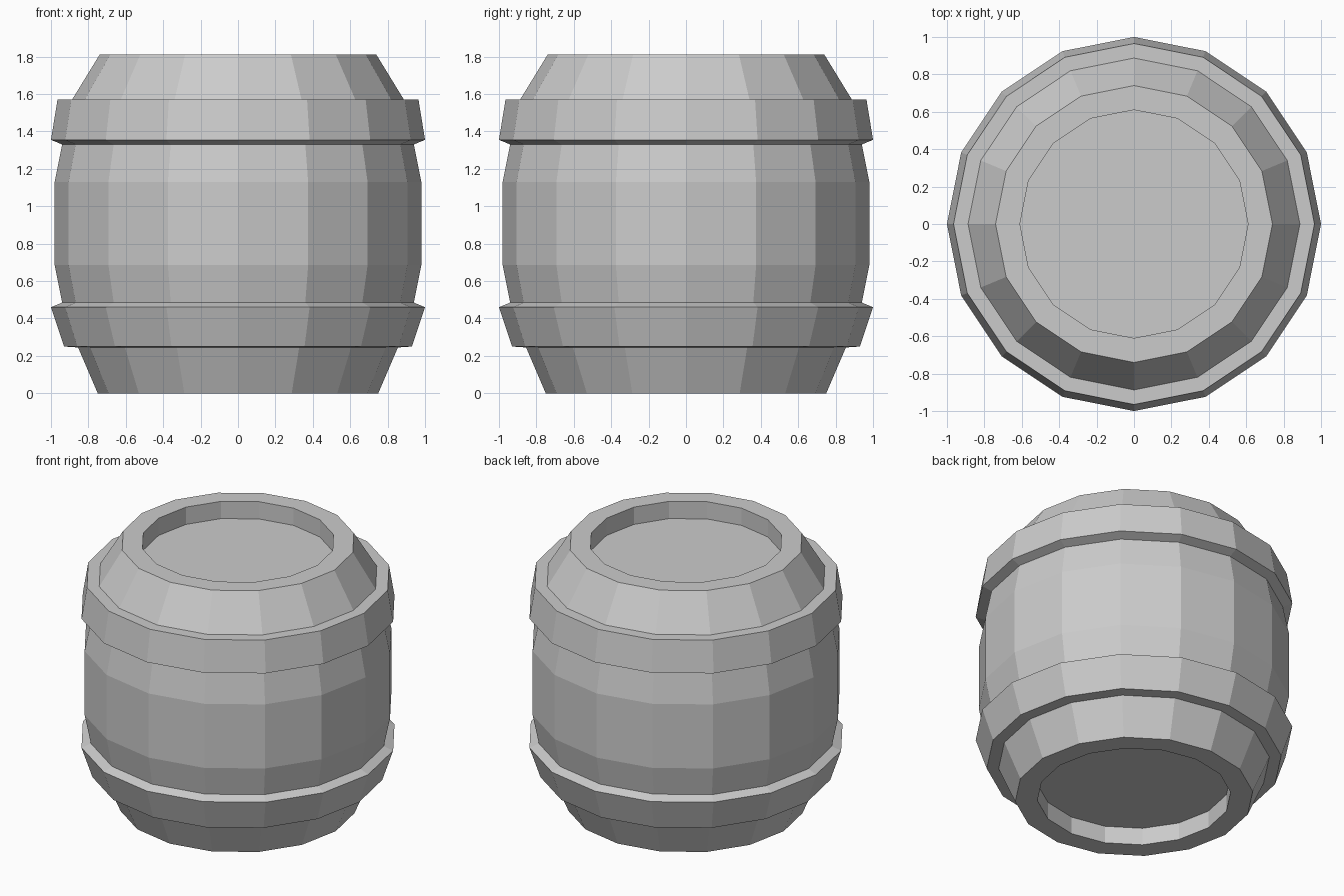
import bpy, bmesh, math

SIDES = 16

cube = bpy.data.objects.get("Cube")
if cube:
    bpy.data.objects.remove(cube, do_unlink=True)

grey = bpy.data.materials.new("plain_grey")
grey.use_nodes = True
colour = (0.6, 0.6, 0.6, 1)
grey.diffuse_color = colour
grey.node_tree.nodes["Principled BSDF"].inputs["Base Color"].default_value = colour


def lathe(name, *profiles):
    """Spin each (radius, z) profile, listed bottom to top on the outside."""
    bm = bmesh.new()
    for profile in profiles:
        rings = []
        for r, z in profile:
            angles = [math.tau * i / SIDES for i in range(SIDES)]
            rings.append([bm.verts.new((r * math.cos(a), r * math.sin(a), z))
                          for a in angles])
        for low, high in zip(rings, rings[1:]):
            for i in range(SIDES):
                j = (i + 1) % SIDES
                bm.faces.new((low[i], low[j], high[j], high[i]))
        # Profiles that start or end in a recess get a flat disc there
        if profile[0][0] == LID:
            bm.faces.new(rings[0][::-1])
        if profile[-1][0] == LID:
            bm.faces.new(rings[-1])
    mesh = bpy.data.meshes.new(name)
    bm.to_mesh(mesh)
    bm.free()
    mesh.materials.append(grey)
    obj = bpy.data.objects.new(name, mesh)
    bpy.context.collection.objects.link(obj)
    return obj


LID = 0.61       # radius of the recessed lids
HEIGHT = 1.81
DEPTH = 0.12     # how far the lids sit inside the rims

# Staves: bottom end, bulging middle, top end
lathe("barrel_body",
      [(LID, DEPTH), (LID, 0), (0.75, 0), (0.855, 0.245)],
      [(0.94, 0.485), (0.98, 0.685), (0.98, 1.13), (0.94, 1.33)],
      [(0.887, 1.57), (0.74, HEIGHT), (LID, HEIGHT), (LID, HEIGHT - DEPTH)])

# Hoops wrap the gaps between the stave sections
lathe("lower_hoop", [(0.855, 0.245), (0.93, 0.25), (1, 0.46), (0.94, 0.485)])
lathe("upper_hoop", [(0.94, 1.33), (1, 1.355), (0.965, 1.57), (0.887, 1.57)])
